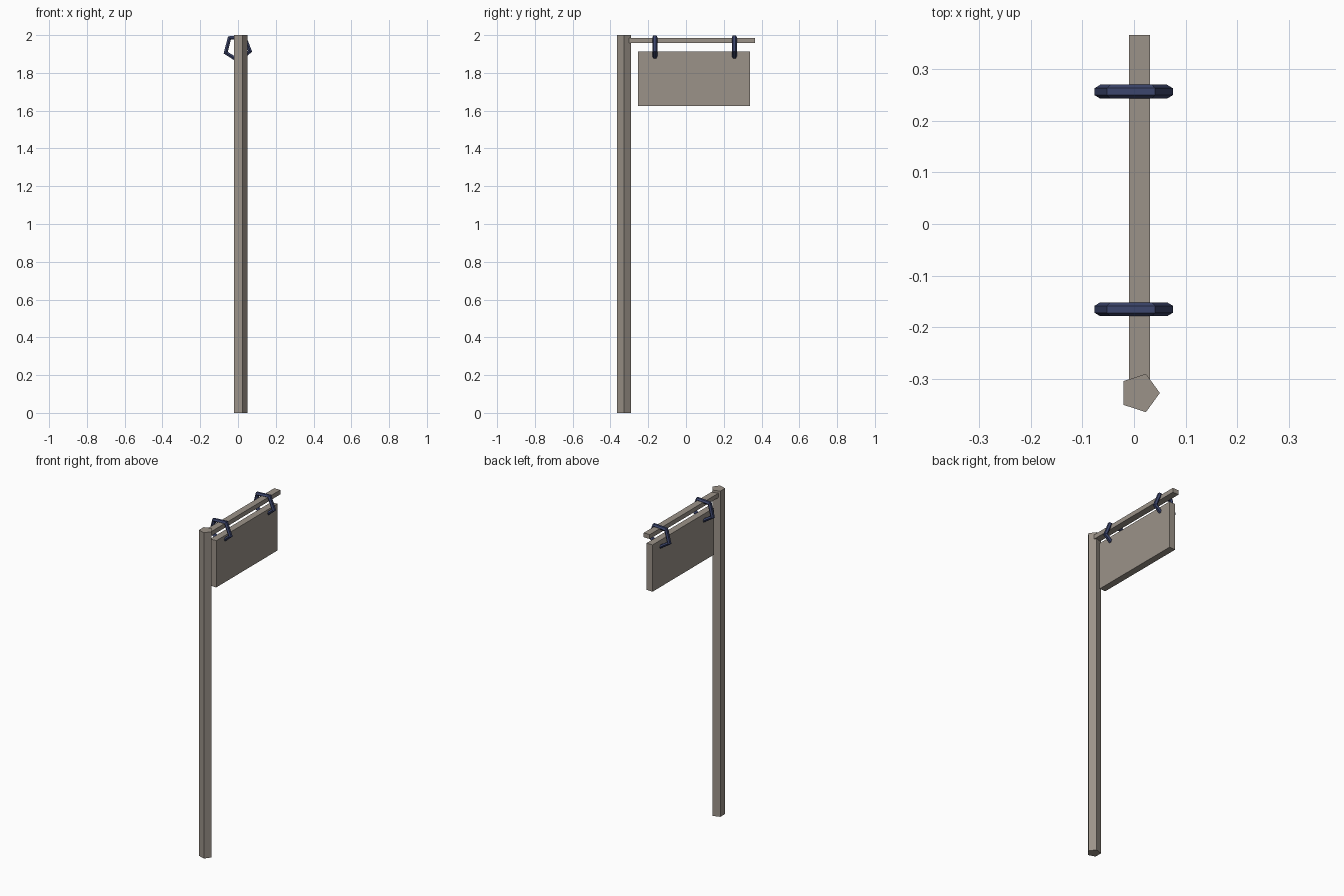
import bpy, bmesh, math
from mathutils import Vector

if "Cube" in bpy.data.objects:
    bpy.data.objects.remove(bpy.data.objects["Cube"])


def material(name, rgb):
    m = bpy.data.materials.new(name)
    m.diffuse_color = (*rgb, 1)
    m.use_nodes = True
    m.node_tree.nodes["Principled BSDF"].inputs["Base Color"].default_value = m.diffuse_color
    return m


wood = material("weathered_wood", (0.33, 0.29, 0.25))
iron = material("navy_iron", (0.045, 0.06, 0.15))


def finish(name, bm, mat):
    bmesh.ops.recalc_face_normals(bm, faces=bm.faces)
    me = bpy.data.meshes.new(name)
    bm.to_mesh(me)
    bm.free()
    me.materials.append(mat)
    ob = bpy.data.objects.new(name, me)
    bpy.context.collection.objects.link(ob)
    return ob


def box(name, lo, hi, mat):
    bm = bmesh.new()
    bmesh.ops.create_cube(bm, size=1)
    lo, hi = Vector(lo), Vector(hi)
    for v in bm.verts:
        v.co = (lo + hi) / 2 + v.co * (hi - lo)
    return finish(name, bm, mat)


def prism(name, centre, radius, height, sides, mat):
    bm = bmesh.new()
    ring = [bm.verts.new((centre[0] + radius * math.cos(math.tau * i / sides),
                          centre[1] + radius * math.sin(math.tau * i / sides), 0))
            for i in range(sides)]
    base = bm.faces.new(ring)
    ext = bmesh.ops.extrude_face_region(bm, geom=[base], use_keep_orig=True)
    top = [g for g in ext["geom"] if isinstance(g, bmesh.types.BMVert)]
    bmesh.ops.translate(bm, verts=top, vec=(0, 0, height))
    return finish(name, bm, mat)


def low_poly_ring(name, centre, major, minor, turn, mat, sides=5, section=6):
    """Closed ring around the y axis with a six-sided tube."""
    bm = bmesh.new()
    loops = []
    for i in range(sides):
        a = math.radians(-90 + turn) + math.tau * i / sides
        loop = []
        for j in range(section):
            b = math.tau * (j + 0.5) / section
            r = major + minor * math.cos(b)
            loop.append(bm.verts.new(Vector(centre) + Vector(
                (r * math.cos(a), minor * math.sin(b), r * math.sin(a)))))
        loops.append(loop)
    for i in range(sides):
        p, q = loops[i], loops[(i + 1) % sides]
        for j in range(section):
            k = (j + 1) % section
            bm.faces.new((p[j], p[k], q[k], q[j]))
    return finish(name, bm, mat)


# Five-sided post
prism("post", (0.011, -0.327), 0.039, 2.0, 5, wood)

# Cross arm and hanging board
box("cross_arm", (-0.010, -0.310, 1.959), (0.031, 0.366, 1.986), wood)
box("sign_board", (-0.010, -0.255, 1.625), (0.031, 0.338, 1.912), wood)

# Hanging rings: hexagon section with its widest points facing along y
for label, y in (("front", -0.165), ("back", 0.256)):
    low_poly_ring(label + "_ring", (-0.002, y, 1.932), 0.068, 0.0135, 3.5, iron)
